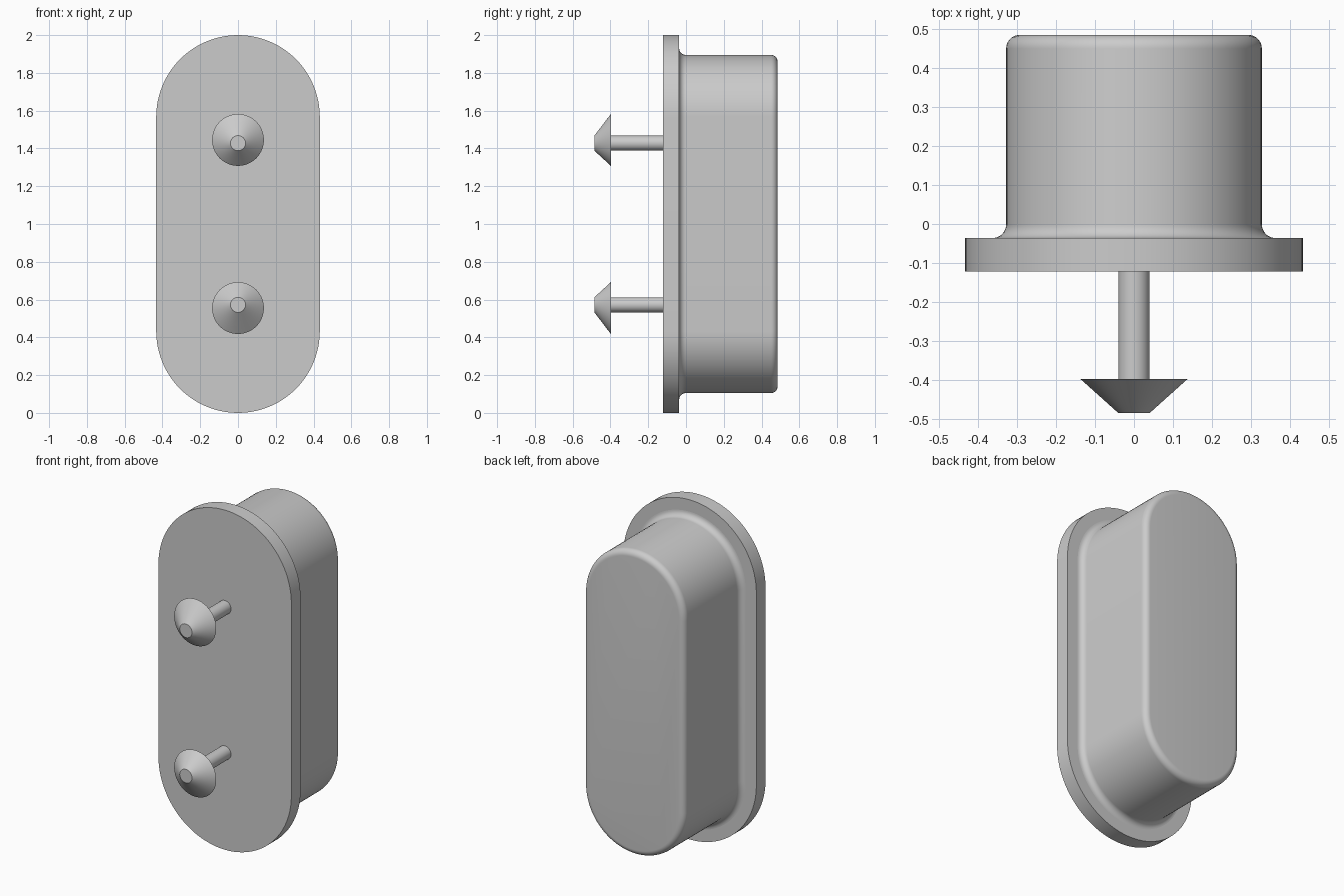
import bpy, bmesh
from math import sin, cos, pi, radians

cube = bpy.data.objects.get("Cube")
if cube:
    bpy.data.objects.remove(cube, do_unlink=True)

grey = bpy.data.materials.new("plain grey")
grey.use_nodes = True
COLOUR = (0.6, 0.6, 0.6, 1)
grey.diffuse_color = COLOUR
grey.node_tree.nodes["Principled BSDF"].inputs["Base Color"].default_value = COLOUR

SEG = 48        # steps per half circle
HALF = 0.567    # half length of the straight sides


def ring(bm, y, r, cz, half):
    """Stadium outline (a circle when half is 0) across the y axis."""
    verts = []
    for side in (1, -1):
        for i in range(SEG + 1 if half else SEG):
            a = pi * i / SEG
            verts.append(bm.verts.new((side * r * cos(a), y, cz + side * (half + r * sin(a)))))
    return verts


def loft(name, sections, half=0.0):
    """Skin rings given as (y, radius, centre z) and cap both ends."""
    bm = bmesh.new()
    rings = [ring(bm, y, r, cz, half) for y, r, cz in sections]
    n = len(rings[0])
    for a, b in zip(rings, rings[1:]):
        for i in range(n):
            j = (i + 1) % n
            bm.faces.new((a[i], a[j], b[j], b[i]))
    bm.faces.new(rings[0])
    bm.faces.new(rings[-1])
    bmesh.ops.recalc_face_normals(bm, faces=bm.faces)
    mesh = bpy.data.meshes.new(name)
    bm.to_mesh(mesh)
    bm.free()
    mesh.materials.append(grey)
    obj = bpy.data.objects.new(name, mesh)
    bpy.context.collection.objects.link(obj)
    bpy.ops.object.select_all(action="DESELECT")
    obj.select_set(True)
    bpy.context.view_layer.objects.active = obj
    bpy.ops.object.shade_smooth_by_angle(angle=radians(30))
    return obj


# Flange plate
loft("flange", [(-0.122, 0.433, 1), (-0.036, 0.433, 1)], HALF)

# Body: hollow fillet at the flange, rounded edge at the back
R, F, STEPS = 0.328, 0.035, 8
angles = [pi / 2 * i / STEPS for i in range(STEPS + 1)]
fillet = [(-0.036 + F * (1 - cos(a)), R + F * (1 - sin(a)), 1) for a in angles]
rounded = [(0.485 - F + F * sin(a), R - F + F * cos(a), 1) for a in angles]
# fillet runs from the plate outward radius up to the body wall
fillet = [(-0.036 + F - F * cos(a), R + F - F * sin(a), 1) for a in angles]
loft("body", fillet + rounded, HALF)

# Push-in pins, the wide end of each head set slightly outward
for name, s in (("upper", 1), ("lower", -1)):
    z = 1 + s * 0.428
    loft(name + "_pin_shaft", [(-0.40, 0.04, z), (-0.12, 0.04, z)])
    loft(name + "_pin_head", [(-0.485, 0.04, z), (-0.398, 0.137, z + s * 0.017)])
